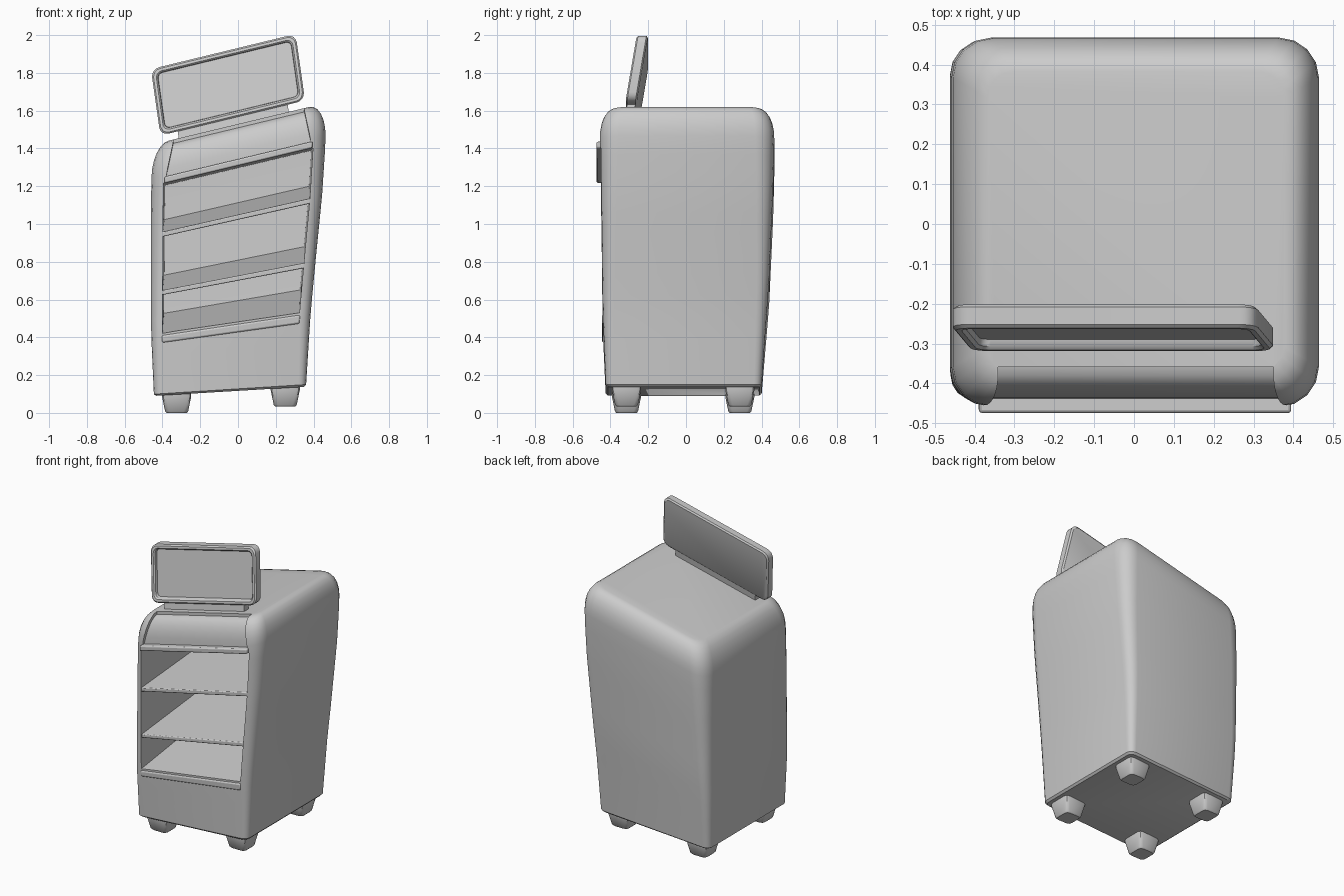
import bpy, bmesh
from math import sin, cos, pi

if "Cube" in bpy.data.objects:
    bpy.data.objects.remove(bpy.data.objects["Cube"])


def interp(t, knots):
    for (a, p), (b, q) in zip(knots, knots[1:]):
        if t <= b:
            return p + (q - p) * max(0, (t - a) / (b - a))
    return knots[-1][1]


LEFT = [(0, -.445), (.25, -.46), (.7, -.462), (1, -.455)]
RIGHT = [(0, .36), (.24, .385), (.42, .412), (.64, .445), (.85, .464), (1, .464)]
FRONT = [(0, -.425), (.24, -.44), (.6, -.45), (1, -.463)]
BACK = [(0, .40), (.35, .44), (.7, .462), (1, .472)]


# Cartoon lean: u, v run -1..1 across and back, t runs 0..1 up
def warp(u, v, t):
    xl, xr = interp(t, LEFT), interp(t, RIGHT)
    yf, yb = interp(t, FRONT), interp(t, BACK)
    x = xl + (xr - xl) * (u + 1) / 2
    y = yf + (yb - yf) * (v + 1) / 2
    slope = .06 + .18 * (1 - max(0, 1 - t) ** 2.5)
    return (x, y, .09 + 1.33 * t + slope * (x - xl))


def rrect(hx, hy, r, n=4):
    pts = []
    for k, (sx, sy) in enumerate([(1, 1), (-1, 1), (-1, -1), (1, -1)]):
        for i in range(n + 1):
            a = (k + i / n) * pi / 2
            pts.append((sx * (hx - r) + r * cos(a), sy * (hy - r) + r * sin(a)))
    return pts


def loft(name, rings, bevel=0):
    bm = bmesh.new()
    vs = [[bm.verts.new(p) for p in ring] for ring in rings]
    n = len(vs[0])
    for a, b in zip(vs, vs[1:]):
        for i in range(n):
            j = (i + 1) % n
            bm.faces.new((a[i], a[j], b[j], b[i]))
    bm.faces.new(vs[0])
    bm.faces.new(vs[-1])
    bmesh.ops.recalc_face_normals(bm, faces=bm.faces)
    me = bpy.data.meshes.new(name)
    bm.to_mesh(me)
    bm.free()
    ob = bpy.data.objects.new(name, me)
    bpy.context.collection.objects.link(ob)
    if bevel:
        m = ob.modifiers.new("bevel", 'BEVEL')
        m.width, m.segments, m.limit_method = bevel, 2, 'ANGLE'
    return ob


# Box in cabinet space whose floor and ceiling may tilt toward the back
def block(name, uf, ub, v0, v1, front, back, steps=1, bevel=0):
    rings = []
    for i in range(steps + 1):
        k = i / steps
        tf = front[0] + (front[1] - front[0]) * k
        tb = back[0] + (back[1] - back[0]) * k
        rings.append([warp(-uf, v0, tf), warp(uf, v0, tf),
                      warp(ub, v1, tb), warp(-ub, v1, tb)])
    return loft(name, rings, bevel)


def cut(target, cutter):
    cutter.hide_render = True
    m = target.modifiers.new("cut", 'BOOLEAN')
    m.operation, m.solver, m.object = 'DIFFERENCE', 'EXACT', cutter
    bpy.context.view_layer.objects.active = target
    bpy.ops.object.modifier_apply(modifier=m.name)
    bpy.data.objects.remove(cutter)


def smooth(ob):
    bpy.ops.object.select_all(action='DESELECT')
    ob.select_set(True)
    bpy.context.view_layer.objects.active = ob
    bpy.ops.object.shade_smooth_by_angle(angle=.6)


# Cabinet shell with rounded shoulders
levels = [(0, .012), (.007, 0)] + [(.007 + .863 * i / 12, 0) for i in range(1, 13)]
levels += [(.87 + .13 * sin(a), .085 * (1 - cos(a)))
           for a in [pi / 12 * i for i in range(1, 7)]]
H = .45
rings = []
for t, ins in levels:
    r = .045 + .06 * min(t, .9) - ins * .4
    rings.append([warp(x / H, y / H, t) for x, y in rrect(H - ins, H - ins, r)])
cabinet = loft("cabinet", rings)

# Shelf opening
cut(cabinet, block("opening_cutter", .86, .84, -1.2, .65,
                   (.233, .836), (.32, .825), 10))

# Recessed canopy panel above the opening
prof = [(-.1, .858)]
prof += [(.02 + .08 * (1 - cos(a)), .86 + .125 * sin(a))
         for a in [pi / 12 * i for i in range(7)]]
prof += [(.1, 1.06), (-.1, 1.06)]


def side(s):
    return [warp(s * (.83 - .6 * (min(t, 1) - .858)), -1 + i / H, t) for i, t in prof]


cut(cabinet, loft("canopy_cutter", [side(-1), side(1)]))
smooth(cabinet)

# Canopy lip, lower lip and the two sloping shelves
smooth(block("canopy_lip", .85, .85, -1.035, -.86, (.834, .86), (.834, .86), 1, .008))
smooth(block("lower_lip", .87, .87, -1.015, -.9, (.205, .235), (.205, .238), 1, .01))
smooth(block("lower_shelf", .88, .88, -.98, .68, (.393, .411), (.45, .471), 1, .005))
smooth(block("upper_shelf", .88, .88, -.98, .68, (.623, .642), (.668, .69), 1, .005))


# Leaning sign: a, b run -1..1 across and up, c is depth
def sign_pt(a, b, c):
    return (-.053 + .383 * a - .025 * b, -.26 + .03 * b + c,
            1.737 + .093 * a + .176 * b)


SX, SY = .394, .178
layers = [(.01, .03), (0, .022), (0, -.022), (.008, -.03),
          (.022, -.03), (.03, -.022), (.032, -.005)]
smooth(loft("sign", [[sign_pt(x / SX, y / SY, c)
                      for x, y in rrect(SX - i, SY - i, .045 - i * .6)]
                     for i, c in layers]))

# Sign mount
loft("sign_mount", [[sign_pt(a, b, c) for a, c in
                     [(-.76, -.022), (.76, -.022), (.76, .022), (-.76, .022)]]
                    for b in (-1.3, -.93)])

# Tapered feet
for sname, fx, top, low in (("left", -.325, .12, 0), ("right", .25, .155, .035)):
    for dname, fy in (("front", -.315), ("back", .285)):
        foot = [(low, .054), (low + .008, .061), (top - .035, .077), (top, .077)]
        smooth(loft(f"{dname}_{sname}_foot",
                    [[(fx + x, fy + y, z) for x, y in rrect(h, h, .022, 2)]
                     for z, h in foot]))
